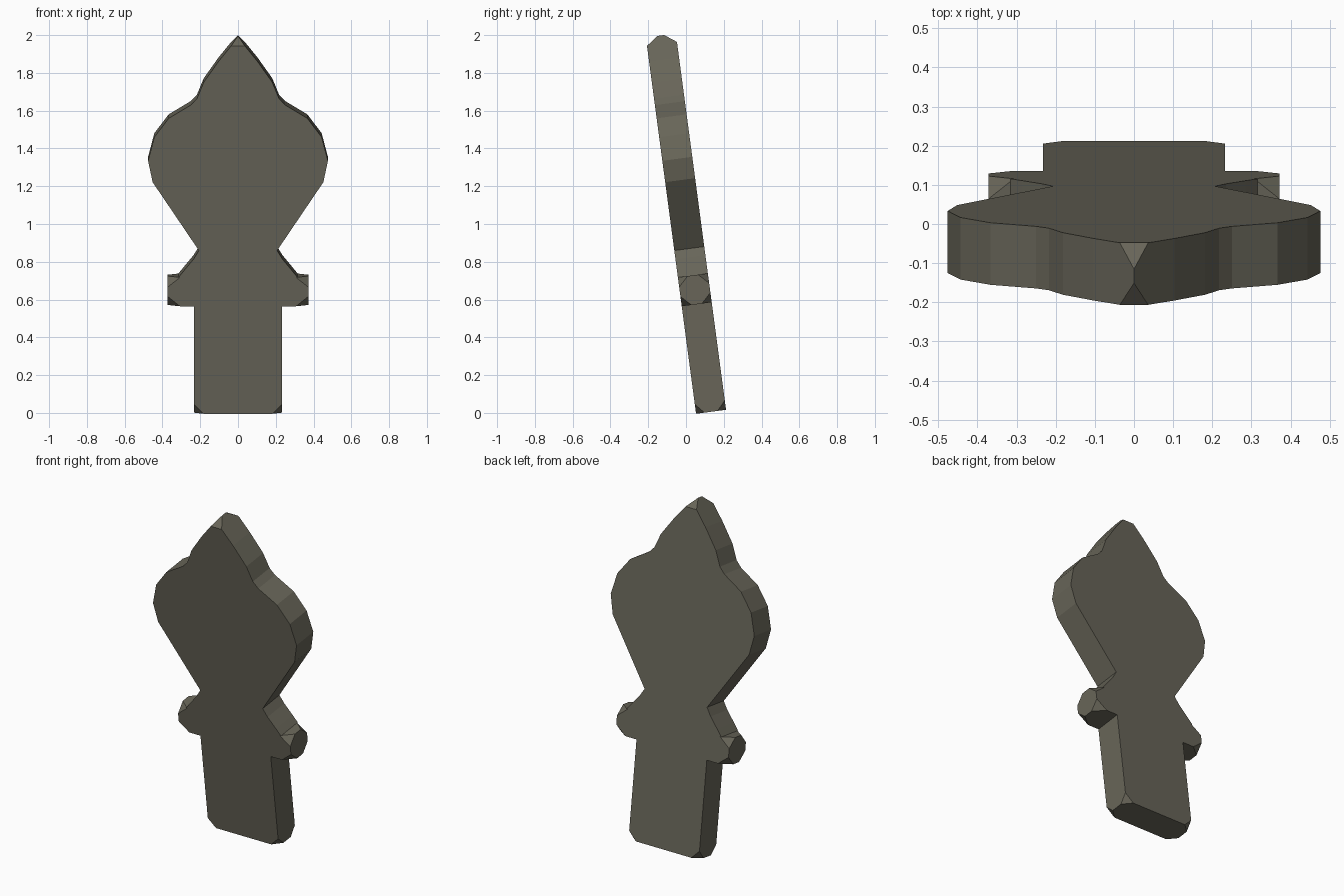
import bpy, bmesh, math
from mathutils import Vector, Matrix

if "Cube" in bpy.data.objects:
    bpy.data.objects.remove(bpy.data.objects["Cube"])

TILT = math.radians(7.6)      # the whole plate leans towards the front
HALF = 0.08                   # half of the plate thickness
POSE = Matrix.Translation((0, 0, 1)) @ Matrix.Rotation(TILT, 4, 'X')

stone = bpy.data.materials.new("weathered_olive_grey")
stone.diffuse_color = (0.138, 0.131, 0.099, 1)
stone.use_nodes = True
stone.node_tree.nodes["Principled BSDF"].inputs["Base Color"].default_value = stone.diffuse_color


def local(z):
    """Height in the world to height along the leaning plate."""
    return (z - 1) / math.cos(TILT)


def plate(half_outline):
    """Mirror a right-hand outline in x and extrude it to a plate."""
    right = [(x, local(z)) for x, z in half_outline]
    left = [(-x, s) for x, s in reversed(right) if x > 1e-5]
    bm = bmesh.new()
    face = bm.faces.new([bm.verts.new((x, -HALF, s)) for x, s in right + left])
    ext = bmesh.ops.extrude_face_region(bm, geom=[face])
    moved = [v for v in ext["geom"] if isinstance(v, bmesh.types.BMVert)]
    bmesh.ops.translate(bm, verts=moved, vec=(0, 2 * HALF, 0))
    if not face.is_valid or len(bm.faces) < len(right + left) + 2:
        bm.faces.new([v for v in bm.verts if v not in moved])
    bmesh.ops.recalc_face_normals(bm, faces=bm.faces)
    return bm


def cut(bm, point, normal):
    """Slice off everything beyond a plane and close the hole."""
    bmesh.ops.bisect_plane(bm, geom=bm.verts[:] + bm.edges[:] + bm.faces[:],
                           plane_co=point, plane_no=normal, clear_outer=True)
    bmesh.ops.holes_fill(bm, edges=[e for e in bm.edges if e.is_boundary], sides=0)


def cut_corner(bm, corner, size):
    """Chamfer a corner of a box; size is the cut length on each axis."""
    sign = Vector([math.copysign(1, c) for c in size])
    size = Vector([abs(c) for c in size])
    point = Vector(corner) - Vector((sign.x * size.x, 0, 0))
    cut(bm, point, Vector([sign[i] / size[i] for i in range(3)]).normalized())


def finish(bm, name):
    bmesh.ops.recalc_face_normals(bm, faces=bm.faces)
    bm.transform(POSE)
    mesh = bpy.data.meshes.new(name)
    bm.to_mesh(mesh)
    bm.free()
    mesh.materials.append(stone)
    bpy.context.collection.objects.link(bpy.data.objects.new(name, mesh))


# Leaf-shaped blade with its flared neck
blade = plate([(0.315, 0.728), (0.285, 0.765), (0.235, 0.825), (0.207, 0.87),
               (0.452, 1.232), (0.476, 1.345), (0.443, 1.47), (0.367, 1.57),
               (0.25, 1.64), (0.217, 1.675), (0.182, 1.76), (0.104, 1.87),
               (0.0, 1.998)])
for side in (-1, 1):          # worn point
    cut(blade, (0, side * 0.018, local(1.998)), Vector((0, side * 0.045, 0.062)).normalized())
finish(blade, "blade")

# Cross bar with eight-sided ends
W, LOW, HIGH = 0.372, 0.575, 0.728
guard = plate([(W, LOW), (W, HIGH)])
for sx in (-1, 1):
    for sy in (-1, 1):
        for sz, z in ((-1, LOW), (1, HIGH)):
            cut_corner(guard, (sx * W, sy * HALF, local(z)),
                       (sx * 0.065, sy * 0.052, sz * 0.052))
finish(guard, "cross_bar")

# Grip with its lower corners worn away
GW, GZ = 0.233, 0.006
grip = plate([(GW, GZ), (GW, LOW)])
for sx in (-1, 1):
    for sy in (-1, 1):
        cut_corner(grip, (sx * GW, sy * HALF, local(GZ)),
                   (sx * 0.05, sy * 0.045, -0.05))
finish(grip, "grip")
